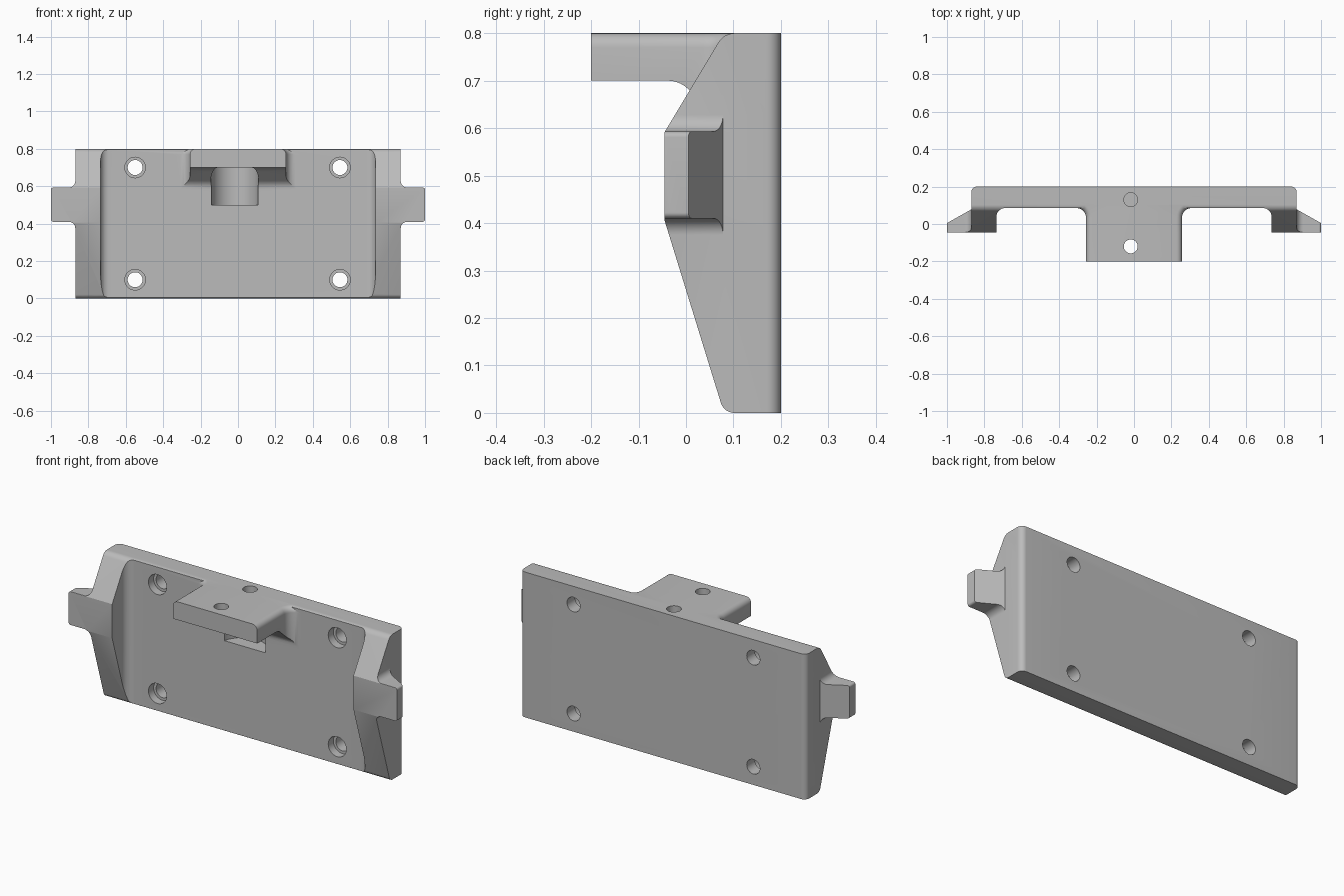
import bpy, bmesh, math
from mathutils import Vector

if "Cube" in bpy.data.objects:
    bpy.data.objects.remove(bpy.data.objects["Cube"], do_unlink=True)

grey = bpy.data.materials.new("plain grey")
grey.use_nodes = True
grey.diffuse_color = (0.5, 0.5, 0.5, 1)
grey.node_tree.nodes["Principled BSDF"].inputs["Base Color"].default_value = grey.diffuse_color


def rounded(corners, steps=8):
    """Turn (a, b, radius) corners into an outline with true arc fillets."""
    out = []
    for i, (a, b, r) in enumerate(corners):
        p = Vector((a, b))
        if not r:
            out.append(p)
            continue
        u = (Vector(corners[i - 1][:2]) - p).normalized()
        v = (Vector(corners[(i + 1) % len(corners)][:2]) - p).normalized()
        half = u.angle(v) / 2
        centre = p + (u + v).normalized() * r / math.sin(half)
        start = p + u * r / math.tan(half) - centre
        end = p + v * r / math.tan(half) - centre
        sweep = math.pi - 2 * half
        for k in range(steps + 1):
            t = k / steps
            arc = start * math.sin((1 - t) * sweep) + end * math.sin(t * sweep)
            out.append(centre + arc / math.sin(sweep))
    return out


def mirrored(half):
    return half + [(-a, b, r) for a, b, r in reversed(half)]


def prism(name, corners, axis, lo, hi, round_top=None):
    """Extrude an outline along an axis; round_top picks top edges to bevel."""
    place = {"x": lambda p, h: (h, p.x, p.y),
             "y": lambda p, h: (p.x, h, p.y),
             "z": lambda p, h: (p.x, p.y, h)}[axis]
    bm = bmesh.new()
    outline = rounded(corners)
    face = bm.faces.new([bm.verts.new(place(p, lo)) for p in outline])
    made = bmesh.ops.extrude_face_region(bm, geom=[face])["geom"]
    shift = Vector(place(Vector((0, 0)), hi - lo))
    top = [v for v in made if isinstance(v, bmesh.types.BMVert)]
    bmesh.ops.translate(bm, verts=top, vec=shift)
    bmesh.ops.recalc_face_normals(bm, faces=bm.faces)
    if round_top:
        edges = [e for e in bm.edges
                 if all(v in top and round_top(v.co) for v in e.verts)]
        bmesh.ops.bevel(bm, geom=edges, offset=0.03, segments=6,
                        profile=0.5, affect='EDGES')
    mesh = bpy.data.meshes.new(name)
    bm.to_mesh(mesh)
    bm.free()
    mesh.materials.append(grey)
    ob = bpy.data.objects.new(name, mesh)
    bpy.context.collection.objects.link(ob)
    return ob


def cylinder(radius, centre, depth, axis):
    turn = (math.pi / 2, 0, 0) if axis == "y" else (0, 0, 0)
    bpy.ops.mesh.primitive_cylinder_add(vertices=48, radius=radius, depth=depth,
                                        location=centre, rotation=turn)
    ob = bpy.context.object
    ob.data.materials.append(grey)
    return ob


def combine(target, tool, operation):
    mod = target.modifiers.new(operation, 'BOOLEAN')
    mod.object, mod.operation, mod.solver = tool, operation, 'EXACT'
    bpy.ops.object.select_all(action='DESELECT')
    target.select_set(True)
    bpy.context.view_layer.objects.active = target
    bpy.ops.object.modifier_apply(modifier=mod.name)
    bpy.data.objects.remove(tool, do_unlink=True)


# Mounting plate with side cheeks and ears: front, side and top outlines intersected
plate = prism("mounting_plate", mirrored([
    (0.87, 0, 0), (0.87, 0.41, 0.035), (1.0, 0.41, 0.012),
    (1.0, 0.593, 0.012), (0.87, 0.593, 0.035), (0.87, 0.8, 0)]), "y", -0.3, 0.4)
side = prism("side_outline", [
    (0.25, 0, 0), (0.08, 0, 0.03), (-0.045, 0.405, 0), (-0.045, 0.592, 0),
    (0.08, 0.8, 0.04), (0.25, 0.8, 0)], "x", -1.2, 1.2)
top = prism("top_outline", mirrored([
    (0.735, 0.085, 0.045), (0.735, -0.08, 0), (1.0, -0.08, 0),
    (1.0, 0.005, 0), (0.87, 0.078, 0), (0.87, 0.2, 0.03)]), "z", -0.1, 0.9)
combine(plate, side, 'INTERSECT')
combine(plate, top, 'INTERSECT')

# Shelf bracket, flared into the plate, with a sloped gusset underneath
shelf = prism("shelf", mirrored([
    (0.257, -0.4, 0), (0.257, 0.085, 0.05), (0.33, 0.085, 0), (0.33, 0.15, 0)]),
    "z", 0.5, 0.8, lambda co: co.y < 0.09)
gusset = prism("shelf_side", [
    (-0.2, 0.95, 0), (-0.2, 0.7, 0), (-0.015, 0.7, 0.06), (0.085, 0.61, 0.06),
    (0.085, 0.55, 0), (0.14, 0.55, 0), (0.14, 0.95, 0)], "x", -0.6, 0.6)
combine(shelf, gusset, 'INTERSECT')
combine(plate, shelf, 'UNION')

# Round recess below the shelf and the two upright holes
combine(plate, cylinder(0.1275, (-0.0175, 0.06, 0.6), 0.2, "z"), 'DIFFERENCE')
for y in (-0.12, 0.13):
    combine(plate, cylinder(0.037, (-0.0175, y, 0.75), 0.2, "z"), 'DIFFERENCE')

# Four counterbored screw holes
for x in (-0.55, 0.545):
    for z in (0.1, 0.7):
        combine(plate, cylinder(0.04, (x, 0.15, z), 0.3, "y"), 'DIFFERENCE')
        combine(plate, cylinder(0.055, (x, 0.08, z), 0.1, "y"), 'DIFFERENCE')

bpy.ops.object.select_all(action='DESELECT')
plate.select_set(True)
bpy.context.view_layer.objects.active = plate
bpy.ops.object.shade_smooth_by_angle(angle=math.radians(25))
